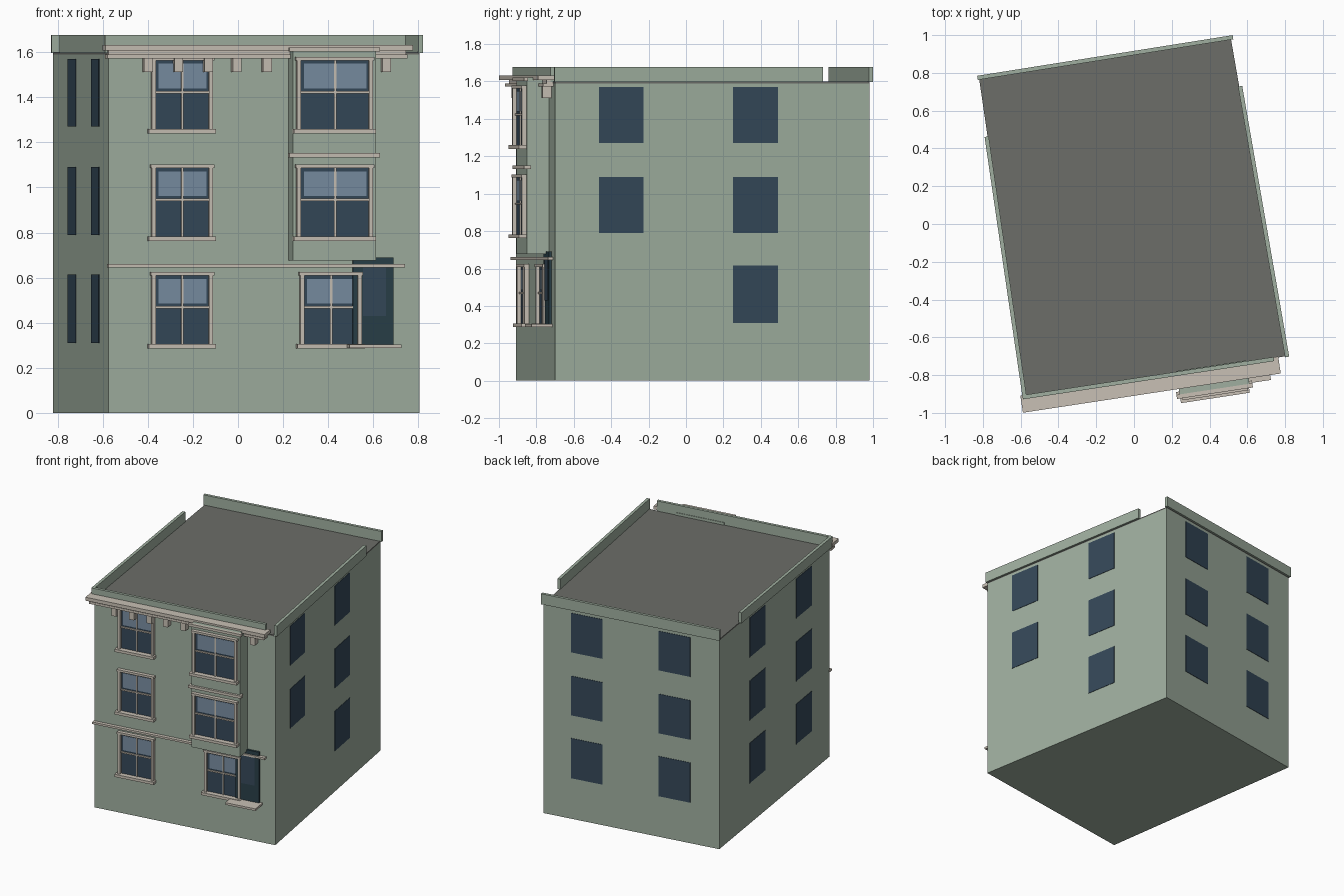
import bpy, bmesh
from mathutils import Vector

if "Cube" in bpy.data.objects:
    bpy.data.objects.remove(bpy.data.objects["Cube"])


def material(name, rgb):
    m = bpy.data.materials.new(name)
    m.diffuse_color = (*rgb, 1)
    m.use_nodes = True
    m.node_tree.nodes["Principled BSDF"].inputs["Base Color"].default_value = m.diffuse_color
    return m


WALL = material("painted_wall", (.35, .43, .35))
TRIM = material("stone_trim", (.58, .53, .46))
GLASS = material("dark_glass", (.035, .065, .10))
PALE = material("pale_glass", (.19, .27, .36))
DOOR = material("door_paint", (.022, .05, .065))
ROOF = material("roof_felt", (.15, .155, .14))


def prism(name, pts, z0, z1, mat):
    """Vertical prism over a counter-clockwise footprint."""
    bm = bmesh.new()
    lo = [bm.verts.new((x, y, z0)) for x, y in pts]
    hi = [bm.verts.new((x, y, z1)) for x, y in pts]
    bm.faces.new(lo[::-1])
    bm.faces.new(hi)
    n = len(pts)
    for i in range(n):
        j = (i + 1) % n
        bm.faces.new((lo[i], lo[j], hi[j], hi[i]))
    bmesh.ops.recalc_face_normals(bm, faces=bm.faces)
    me = bpy.data.meshes.new(name)
    bm.to_mesh(me)
    bm.free()
    me.materials.append(mat)
    ob = bpy.data.objects.new(name, me)
    bpy.context.collection.objects.link(ob)
    return ob


class Side:
    """A wall line; boxes are placed by distance along it and outward depth."""
    def __init__(self, a, b):
        self.a = Vector(a)
        d = Vector(b) - self.a
        self.length = d.length
        self.u = d.normalized()
        self.n = Vector((self.u.y, -self.u.x))

    def box(self, name, s0, s1, d0, d1, z0, z1, mat):
        p = lambda s, d: tuple(self.a + self.u * s + self.n * d)
        return prism(name, [p(s0, d1), p(s1, d1), p(s1, d0), p(s0, d0)], z0, z1, mat)


# Skewed footprint and its four walls
FL, FR, BR, BL = (-.575, -.91), (.805, -.70), (.513, .982), (-.82, .77)
front, right, back, left = Side(FL, FR), Side(FR, BR), Side(BR, BL), Side(BL, FL)
prism("building_body", [FL, FR, BR, BL], 0, 1.59, WALL)
prism("roof", [FL, FR, BR, BL], 1.59, 1.60, ROOF)

# Parapets, with gaps near the rear corners and the front right corner
for name, side, s0, s1 in (("front", front, -.015, 1.33),
                           ("right", right, -.005, 1.45),
                           ("back", back, -.012, back.length + .008),
                           ("left", left, .31, left.length + .01)):
    side.box(name + "_parapet", s0, s1, -.006, .016, 1.597, 1.677, WALL)

# Flat side and back windows: fractions along the wall, per floor
FLOORS = ((.31, .615), (.79, 1.09), (1.27, 1.57))
for name, side, cols in (("right", right, ((.14, .281), (.565, .708))),
                         ("back", back, ((.155, .335), (.655, .835))),
                         ("left", left, ((.273, .416), (.694, .837)))):
    for c, (f0, f1) in enumerate(cols):
        for k, (z0, z1) in enumerate(FLOORS):
            if name == "right" and c == 0 and k == 0:
                continue
            L = side.length
            side.box(f"{name}_window_{c}_{k}", f0 * L, f1 * L, -.01, .003, z0, z1, GLASS)


def fbox(name, x0, x1, d0, d1, z0, z1, mat):
    """Front box whose outer face spans x0..x1 as seen from the front."""
    s = lambda x: (x - FL[0] - front.n.x * d1) / front.u.x
    return front.box(name, s(x0), s(x1), d0, d1, z0, z1, mat)


# Projecting bay over the two upper floors, with front bands
BAY = .12
fbox("bay", .243, .612, -.01, BAY, .677, 1.62, WALL)
fbox("bay_middle_band", .228, .63, BAY - .02, BAY + .017, 1.132, 1.152, TRIM)
fbox("bay_top_band", .228, .63, BAY - .005, BAY + .017, 1.603, 1.622, TRIM)


def sash_window(name, x0, x1, z0, d):
    """Framed sash window with a pale upper pane, mullion, head and sill."""
    z1, w, mid, cx = z0 + .322, .018, z0 + .166, (x0 + x1) / 2
    fbox(name + "_glass", x0 + .005, x1 - .005, d - .01, d + .004, z0, z1 - .005, GLASS)
    fbox(name + "_upper_pane", x0 + .03, x1 - .03, d, d + .006, mid + .016, z1 - .03, PALE)
    for tag, a, b in (("left_jamb", x0, x0 + w), ("right_jamb", x1 - w, x1)):
        fbox(f"{name}_{tag}", a, b, d - .01, d + .025, z0, z1, TRIM)
    fbox(name + "_head", x0 - .005, x1 + .005, d - .01, d + .028, z1 - .016, z1, TRIM)
    fbox(name + "_meeting_rail", x0 + w, x1 - w, d, d + .014, mid - .005, mid + .005, TRIM)
    fbox(name + "_mullion", cx - .005, cx + .005, d, d + .012, z0, z1 - .01, TRIM)
    fbox(name + "_sill", x0 - .013, x1 + .013, d - .01, d + .042, z0 - .017, z0 + .003, TRIM)


for k, z in enumerate((.303, .78, 1.257)):
    sash_window(f"front_window_{k}", -.382, -.11, z, 0)
    if k:
        sash_window(f"bay_window_{k}", .262, .60, z, BAY)
sash_window("ground_right_window", .277, .55, .303, 0)

# Door and step
fbox("door", .51, .69, -.01, .016, .30, .69, DOOR)
fbox("door_panel", .555, .657, 0, .019, .43, .655, GLASS)
fbox("door_step", .495, .725, -.01, .112, .287, .303, TRIM)

# String course and stepped cornice
fbox("string_course", -.575, .74, -.01, .027, .646, .661, TRIM)
fbox("cornice_top", -.588, .777, -.005, .086, 1.607, 1.633, TRIM)
fbox("cornice_middle", -.575, .745, -.005, .035, 1.588, 1.608, TRIM)
fbox("cornice_lower", -.58, .753, -.005, .056, 1.573, 1.59, TRIM)
for i, x in enumerate((-.397, -.262, -.129, -.004, .131, .66)):
    fbox(f"cornice_bracket_{i}", x - .019, x + .019, -.005, .047, 1.513, 1.574, TRIM)
